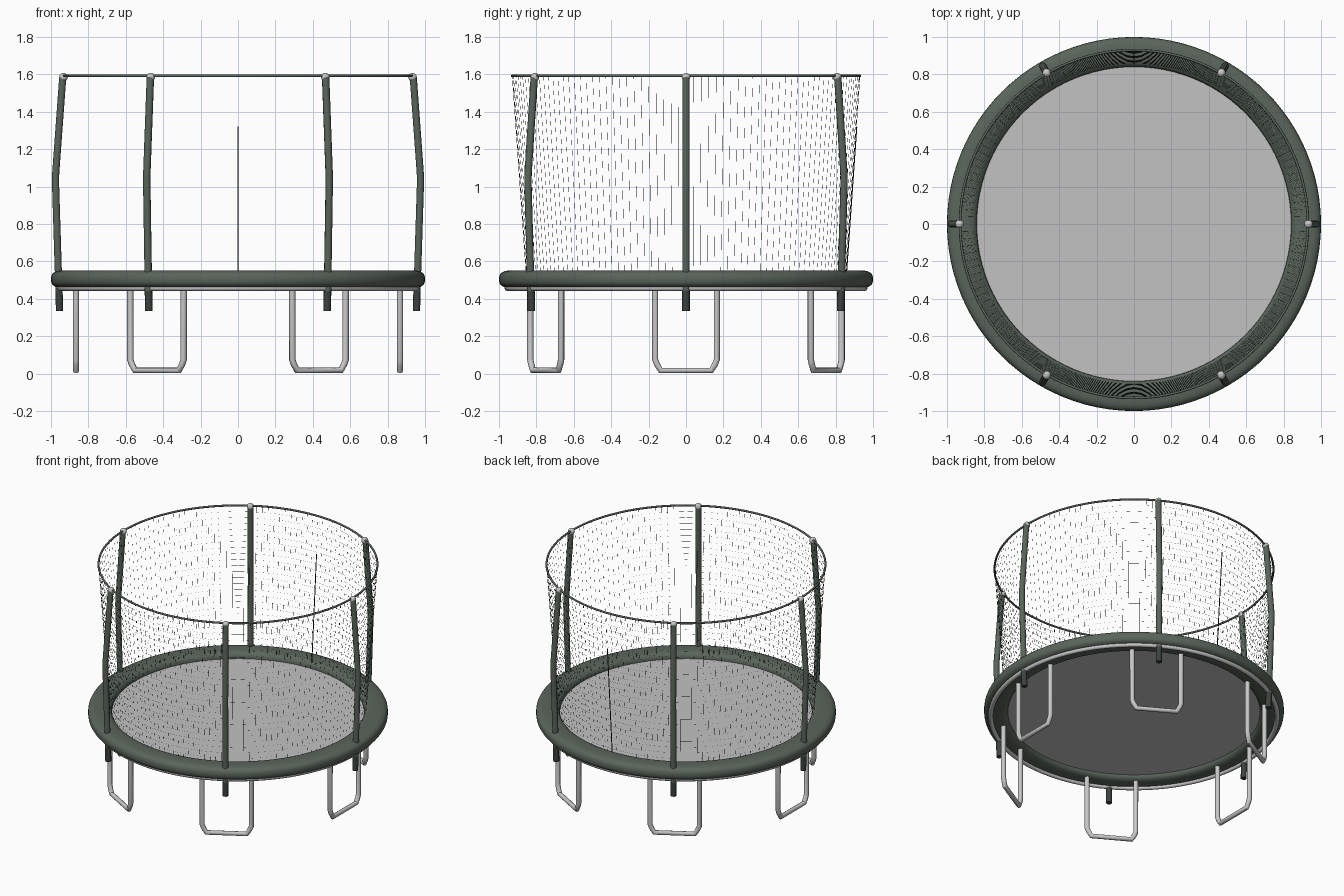
import bpy
import bmesh
import math
from mathutils import Vector

cube = bpy.data.objects.get("Cube")
if cube:
    bpy.data.objects.remove(cube, do_unlink=True)


def material(name, rgb, rough=0.6):
    m = bpy.data.materials.new(name)
    m.use_nodes = True
    m.diffuse_color = (*rgb, 1)
    shader = m.node_tree.nodes["Principled BSDF"]
    shader.inputs["Base Color"].default_value = (*rgb, 1)
    shader.inputs["Roughness"].default_value = rough
    return m


GREEN = material("padding green", (0.103, 0.13, 0.105))
DARK = material("dark sleeve", (0.045, 0.055, 0.047))
GREY = material("mat grey", (0.545, 0.545, 0.545))
STEEL = material("galvanised steel", (0.58, 0.58, 0.58))
BLACK = material("net black", (0.016, 0.018, 0.016))


def finish(obj, mat, smooth=True):
    obj.data.materials.append(mat)
    if smooth:
        select_only(obj)
        bpy.ops.object.shade_smooth_by_angle(angle=math.radians(40))
    return obj


def select_only(obj):
    bpy.ops.object.select_all(action="DESELECT")
    obj.select_set(True)
    bpy.context.view_layer.objects.active = obj


def mesh_object(name, bm):
    mesh = bpy.data.meshes.new(name)
    bm.to_mesh(mesh)
    bm.free()
    obj = bpy.data.objects.new(name, mesh)
    bpy.context.collection.objects.link(obj)
    return obj


def tube(name, path, radius, mat, closed=False):
    """Round tube swept along a point path."""
    curve = bpy.data.curves.new(name, "CURVE")
    curve.dimensions = "3D"
    curve.bevel_depth = radius
    curve.bevel_resolution = 3
    curve.use_fill_caps = not closed
    spline = curve.splines.new("POLY")
    spline.points.add(len(path) - 1)
    for point, co in zip(spline.points, path):
        point.co = (*co, 1)
    spline.use_cyclic_u = closed
    obj = bpy.data.objects.new(name, curve)
    bpy.context.collection.objects.link(obj)
    select_only(obj)
    bpy.ops.object.convert(target="MESH")
    return finish(bpy.context.object, mat)


def lathe(name, profile, mat, steps=96):
    """Closed (radius, height) profile revolved around the vertical axis."""
    bm = bmesh.new()
    verts = [bm.verts.new((r, 0, z)) for r, z in profile]
    edges = [bm.edges.new((verts[i - 1], verts[i])) for i in range(len(verts))]
    bmesh.ops.spin(bm, geom=verts + edges, cent=(0, 0, 0), axis=(0, 0, 1),
                   angle=math.tau, steps=steps, use_duplicate=False)
    bmesh.ops.remove_doubles(bm, verts=bm.verts, dist=0.0001)
    bmesh.ops.recalc_face_normals(bm, faces=bm.faces)
    return finish(mesh_object(name, bm), mat)


def polar(radius, angle, z):
    return Vector((radius * math.cos(angle), radius * math.sin(angle), z))


def ring(radius, z, count=96):
    return [polar(radius, math.tau * i / count, z) for i in range(count)]


# Padded rim: a flattened, rounded tube section
pad_profile = []
for i in range(24):
    a = math.tau * i / 24
    c, s = math.cos(a), math.sin(a)
    pad_profile.append((0.92 + 0.08 * math.copysign(abs(c) ** 0.65, c),
                        0.505 + 0.047 * math.copysign(abs(s) ** 0.75, s)))
lathe("rim_padding", pad_profile, GREEN)

# Jumping mat
bpy.ops.mesh.primitive_cylinder_add(vertices=96, radius=0.85, depth=0.012,
                                    location=(0, 0, 0.5))
mat_obj = bpy.context.object
mat_obj.name = "jumping_mat"
finish(mat_obj, GREY)

# Frame hoop under the padding, and the hoop holding the net
tube("frame_hoop", ring(0.955, 0.458), 0.016, STEEL, closed=True)
tube("net_top_hoop", ring(0.93, 1.592), 0.007, GREEN, closed=True)

# Six stations, each with a leg, a bent pole, a sleeve and a cap
for n in range(6):
    angle = n * math.tau / 6
    centre = polar(0.866, angle, 0)
    side = Vector((-math.sin(angle), math.cos(angle), 0))
    half = [(0.165, 0.47), (0.165, 0.075), (0.155, 0.05), (0.135, 0.017)]
    outline = half + [(-s, z) for s, z in reversed(half)]
    tube(f"leg_{n + 1}", [centre + side * s + Vector((0, 0, z)) for s, z in outline],
         0.017, STEEL)

    bend = [(0.957, 0.43), (0.975, 1.0), (0.976, 1.04), (0.974, 1.08), (0.937, 1.585)]
    tube(f"net_pole_{n + 1}", [polar(r, angle, z) for r, z in bend], 0.02, GREEN)
    tube(f"pole_sleeve_{n + 1}",
         [polar(0.954, angle, 0.335), polar(0.957, angle, 0.442)], 0.0205, DARK)
    bpy.ops.mesh.primitive_uv_sphere_add(segments=16, ring_count=10, radius=0.023,
                                         location=polar(0.933, angle, 1.585))
    cap = bpy.context.object
    cap.name = f"pole_cap_{n + 1}"
    finish(cap, STEEL)


# Safety net: a cone of strands, each a hair-thin ribbon lying along y
def net_radius(z):
    return 0.857 + 0.073 * (z - 0.55) / 1.04


STRANDS, ROWS, LOW, HIGH = 144, 25, 0.52, 1.59
bm = bmesh.new()
grid = []
for j in range(ROWS + 1):
    z = LOW + (HIGH - LOW) * j / ROWS
    grid.append([bm.verts.new(p) for p in ring(net_radius(z), z, STRANDS)])
for j, row in enumerate(grid):
    for i in range(STRANDS):
        bm.edges.new((row[i - 1], row[i]))
        if j:
            bm.edges.new((grid[j - 1][i], row[i]))
ribbon = bmesh.ops.extrude_edge_only(bm, edges=bm.edges[:])["geom"]
bmesh.ops.translate(bm, vec=(0, 0.0013, 0),
                    verts=[v for v in ribbon if isinstance(v, bmesh.types.BMVert)])
finish(mesh_object("safety_net", bm), BLACK, smooth=False)

# Zip of the entrance at the back of the net
tube("entrance_zip", [polar(net_radius(z) + 0.002, math.pi / 2, z) for z in (0.52, 1.32)],
     0.003, BLACK)
